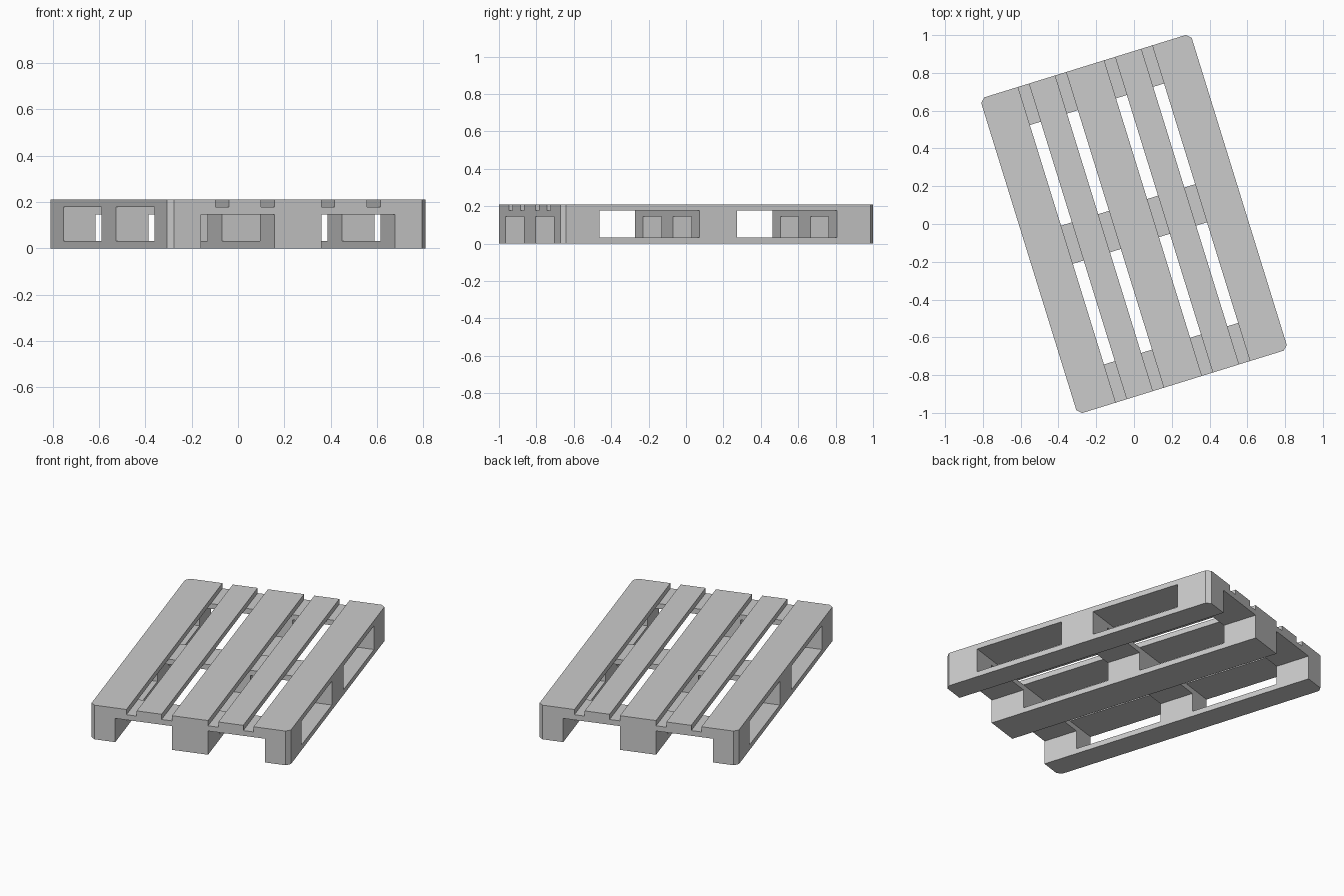
import bpy, bmesh, math

if "Cube" in bpy.data.objects:
    bpy.data.objects.remove(bpy.data.objects["Cube"])

S = 1.458                       # scale of a 1.2 x 0.8 x 0.144 pallet
L, W, H = 1.2 * S, 0.8 * S, 0.144 * S
T = 0.022 * S                   # board thickness
WIDE, NARROW = 0.145 * S, 0.1 * S
GAP = 0.04125 * S
CH = 0.024                      # corner chamfer


def mesh_object(name, bm):
    bmesh.ops.recalc_face_normals(bm, faces=bm.faces)
    me = bpy.data.meshes.new(name)
    bm.to_mesh(me)
    bm.free()
    ob = bpy.data.objects.new(name, me)
    bpy.context.collection.objects.link(ob)
    return ob


def boxes(name, ranges):
    bm = bmesh.new()
    for lo, hi in ranges:
        vs = bmesh.ops.create_cube(bm, size=1)['verts']
        for v in vs:
            for i in range(3):
                v.co[i] = lo[i] if v.co[i] < 0 else hi[i]
    return mesh_object(name, bm)


# Solid body with chamfered upright corners
x, y = W / 2, L / 2
outline = [(x, y - CH), (x - CH, y), (-x + CH, y), (-x, y - CH),
           (-x, -y + CH), (-x + CH, -y), (x - CH, -y), (x, -y + CH)]
bm = bmesh.new()
base = bm.faces.new([bm.verts.new((a, b, 0)) for a, b in outline])
top = bmesh.ops.extrude_face_region(bm, geom=[base])['geom']
bmesh.ops.translate(bm, vec=(0, 0, H),
                    verts=[v for v in top if isinstance(v, bmesh.types.BMVert)])
pallet = mesh_object("pallet", bm)

# Fork openings between the three bottom runners
far = 2
fork = [((min(s * a, s * b), -far, -1), (max(s * a, s * b), far, H - 2 * T))
        for s in (-1, 1) for a, b in [(WIDE / 2, W / 2 - NARROW)]]
# Side openings between the block rows, up to the top boards
side = [((-far, min(s * a, s * b), T), (far, max(s * a, s * b), H - T))
        for s in (-1, 1) for a, b in [(WIDE / 2, L / 2 - WIDE)]]
# Slots between the five top boards
g1 = WIDE / 2
g2 = g1 + GAP + NARROW
slot = [((min(s * g, s * (g + GAP)), -far, H - T),
         (max(s * g, s * (g + GAP)), far, 1))
        for s in (-1, 1) for g in (g1, g2)]

bpy.context.view_layer.objects.active = pallet
for name, ranges in (("fork_cutter", fork), ("side_cutter", side), ("slot_cutter", slot)):
    cutter = boxes(name, ranges)
    cutter.hide_render = True
    mod = pallet.modifiers.new(name, 'BOOLEAN')
    mod.operation = 'DIFFERENCE'
    mod.solver = 'EXACT'
    mod.object = cutter
    bpy.ops.object.modifier_apply(modifier=mod.name)
    bpy.data.objects.remove(cutter)

# Turned on the ground
pallet.rotation_euler.z = math.radians(17.2)
